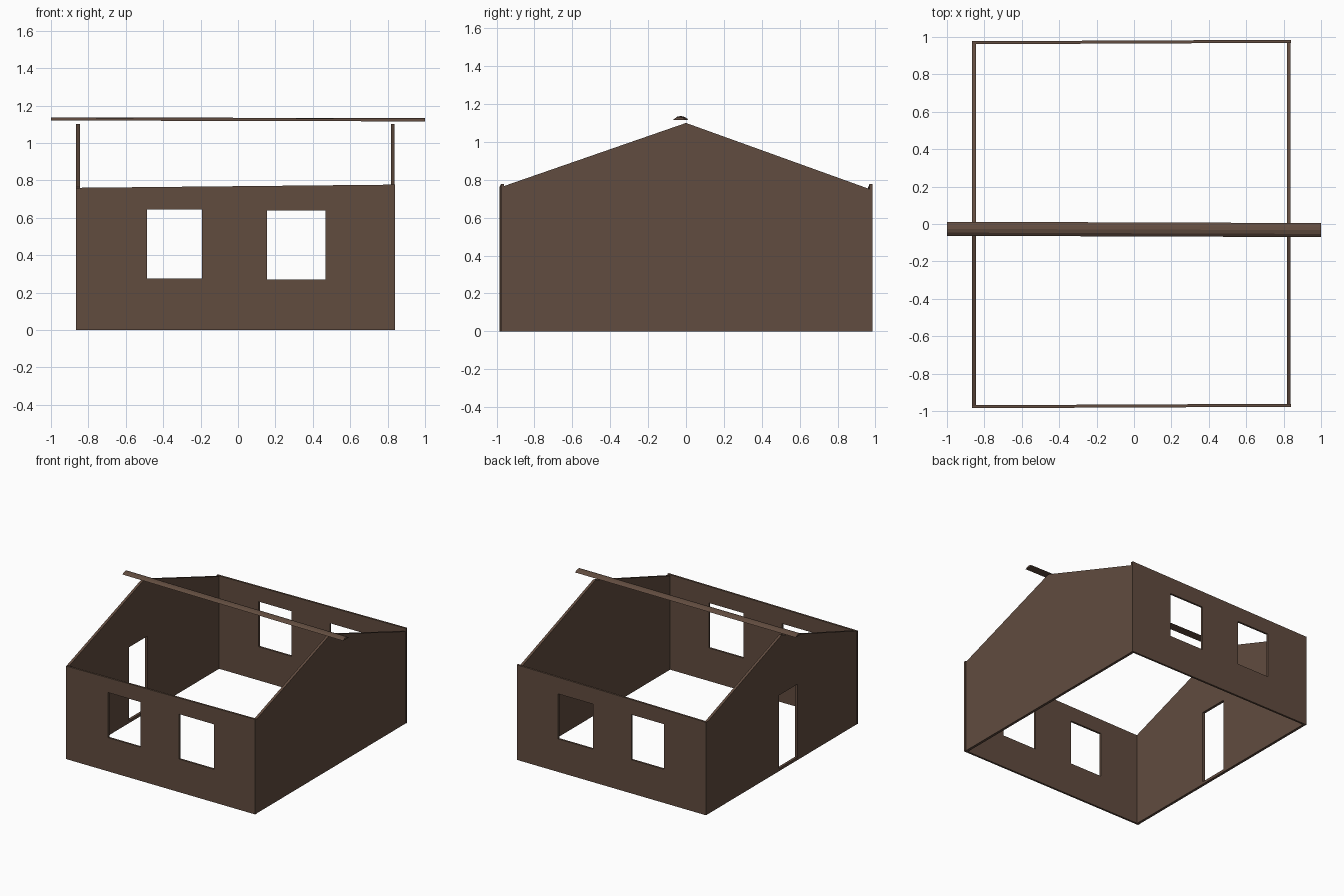
import bpy, bmesh
from mathutils import Vector

if "Cube" in bpy.data.objects:
    bpy.data.objects.remove(bpy.data.objects["Cube"])

wood = bpy.data.materials.new("dark brown wood")
wood.diffuse_color = (0.12, 0.072, 0.05, 1)
wood.use_nodes = True
wood.node_tree.nodes["Principled BSDF"].inputs["Base Color"].default_value = wood.diffuse_color


def rect(u0, u1, v0, v1):
    return [(u0, v0), (u1, v0), (u1, v1), (u0, v1)]


def panel(name, loops, place, depth):
    """Fill an outline with holes, then extrude it along depth."""
    bm = bmesh.new()
    edges = []
    for loop in loops:
        vs = [bm.verts.new(place(u, v)) for u, v in loop]
        edges += [bm.edges.new((vs[i], vs[(i + 1) % len(vs)])) for i in range(len(vs))]
    depth = Vector(depth)
    bmesh.ops.triangle_fill(bm, edges=edges, use_beauty=True, normal=depth.normalized())
    ext = bmesh.ops.extrude_face_region(bm, geom=bm.faces[:], use_keep_orig=True)
    moved = [g for g in ext["geom"] if isinstance(g, bmesh.types.BMVert)]
    bmesh.ops.translate(bm, verts=moved, vec=depth)
    bmesh.ops.recalc_face_normals(bm, faces=bm.faces[:])
    me = bpy.data.meshes.new(name)
    bm.to_mesh(me)
    bm.free()
    me.materials.append(wood)
    ob = bpy.data.objects.new(name, me)
    bpy.context.collection.objects.link(ob)
    return ob


# Long walls: slightly crooked, two window openings each
long_wall = [
    [(-0.866, 0), (0.84, 0), (0.84, 0.777), (-0.866, 0.76)],
    rect(-0.487, -0.193, 0.275, 0.644),
    rect(0.155, 0.468, 0.27, 0.638),
]
for name, y in (("front_wall", -0.981), ("back_wall", 0.965)):
    panel(name, long_wall, lambda u, v, y=y: (u, y + 0.0045 * u, v), (0, 0.016, 0))

# Gable walls: the left one has a doorway above a low sill
gable = [(-0.972, 0), (0.972, 0), (0.972, 0.75), (0, 1.1), (-0.972, 0.763)]
doorway = rect(-0.205, 0.035, 0.022, 0.62)
panel("left_gable_wall", [gable, doorway], lambda u, v: (-0.865, u, v), (0.021, 0, 0))
panel("right_gable_wall", [gable], lambda u, v: (0.817, u, v), (0.021, 0, 0))

# Ridge beam: shallow rounded log, tilted a little along its length
ridge = [(-0.063, 1.12), (0.012, 1.12), (-0.008, 1.132), (-0.026, 1.137), (-0.046, 1.133)]
panel("ridge_beam", [ridge], lambda u, v: (-1, u, v), (2, -0.007, -0.005))
